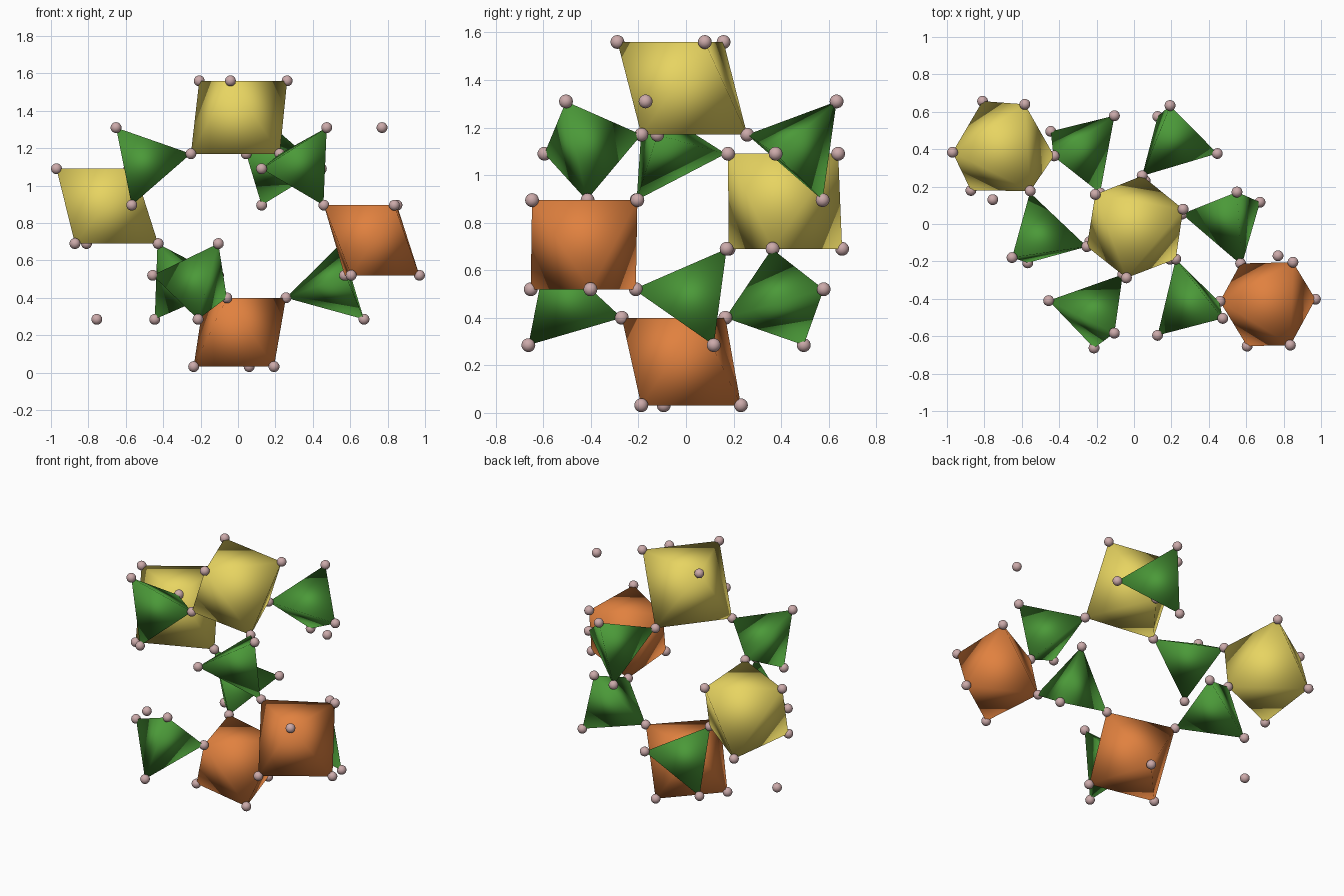
import bpy, bmesh
from math import sin, cos, radians
from mathutils import Vector

if "Cube" in bpy.data.objects:
    bpy.data.objects.remove(bpy.data.objects["Cube"])

AXIS = (0.005, -0.017)      # threefold axis of the lattice
BALL = 0.029


def material(name, rgb):
    m = bpy.data.materials.new(name)
    m.diffuse_color = (*rgb, 1)
    m.use_nodes = True
    m.node_tree.nodes["Principled BSDF"].inputs["Base Color"].default_value = m.diffuse_color
    return m


YELLOW = material("yellow", (0.80, 0.66, 0.12))
ORANGE = material("orange", (0.75, 0.22, 0.05))
GREEN = material("green", (0.07, 0.32, 0.04))
PINK = material("pale_pink", (0.60, 0.40, 0.40))


def polar(centre, r, deg, z):
    a = radians(deg)
    return Vector((centre[0] + r * cos(a), centre[1] + r * sin(a), z))


def ring(centre, r, deg, z):
    return [polar(centre, r, deg + 120 * k, z) for k in range(3)]


def add_object(bm, name, mat):
    for f in bm.faces:
        f.smooth = True
    me = bpy.data.meshes.new(name)
    bm.to_mesh(me)
    bm.free()
    me.materials.append(mat)
    ob = bpy.data.objects.new(name, me)
    bpy.context.collection.objects.link(ob)


corners = []


def polyhedron(name, points, mat):
    """Smooth convex solid; its corners are remembered for the balls."""
    bm = bmesh.new()
    for p in points:
        bm.verts.new(p)
        if all((p - q).length > 0.05 for q in corners):
            corners.append(p)
    bmesh.ops.convex_hull(bm, input=bm.verts[:])
    bmesh.ops.recalc_face_normals(bm, faces=bm.faces[:])
    add_object(bm, name, mat)


# Octahedra: name, centre, lower ring, upper ring (radius, angle, height)
octahedra = [
    ("top_octahedron", AXIS, (0.277, 82, 1.17), (0.275, 20.5, 1.56), YELLOW),
    ("left_octahedron", (-0.703, 0.40), (0.278, 112.6, 0.69), (0.268, 63.6, 1.09), YELLOW),
    ("bottom_octahedron", AXIS, (0.254, 77.6, 0.032), (0.261, 15.6, 0.40), ORANGE),
    ("right_octahedron", (0.715, -0.422), (0.256, 4.5, 0.52), (0.256, 58.2, 0.895), ORANGE),
]
for name, centre, low, high, mat in octahedra:
    polyhedron(name, ring(centre, *low) + ring(centre, *high), mat)

# Tetrahedra: two sets of three around the axis
upper = [(0.277, 82, 1.17), (0.677, 73.9, 1.31), (0.604, 78.4, 0.895), (0.591, 41.8, 1.09)]
lower = [(0.261, 135.6, 0.40), (0.682, 131.3, 0.285), (0.577, 139, 0.69), (0.606, 100.4, 0.52)]
for label, spec in (("upper", upper), ("lower", lower)):
    for k in range(3):
        pts = [polar(AXIS, r, a + 120 * k, z) for r, a, z in spec]
        polyhedron(f"{label}_tetrahedron_{k + 1}", pts, GREEN)

# Balls on every corner, plus two loose ones
corners += [Vector((0.77, -0.17, 1.31)), Vector((-0.755, 0.13, 0.285))]
for i, p in enumerate(corners):
    bm = bmesh.new()
    bmesh.ops.create_uvsphere(bm, u_segments=20, v_segments=12, radius=BALL)
    bmesh.ops.translate(bm, verts=bm.verts[:], vec=p)
    add_object(bm, f"corner_ball_{i + 1}", PINK)
